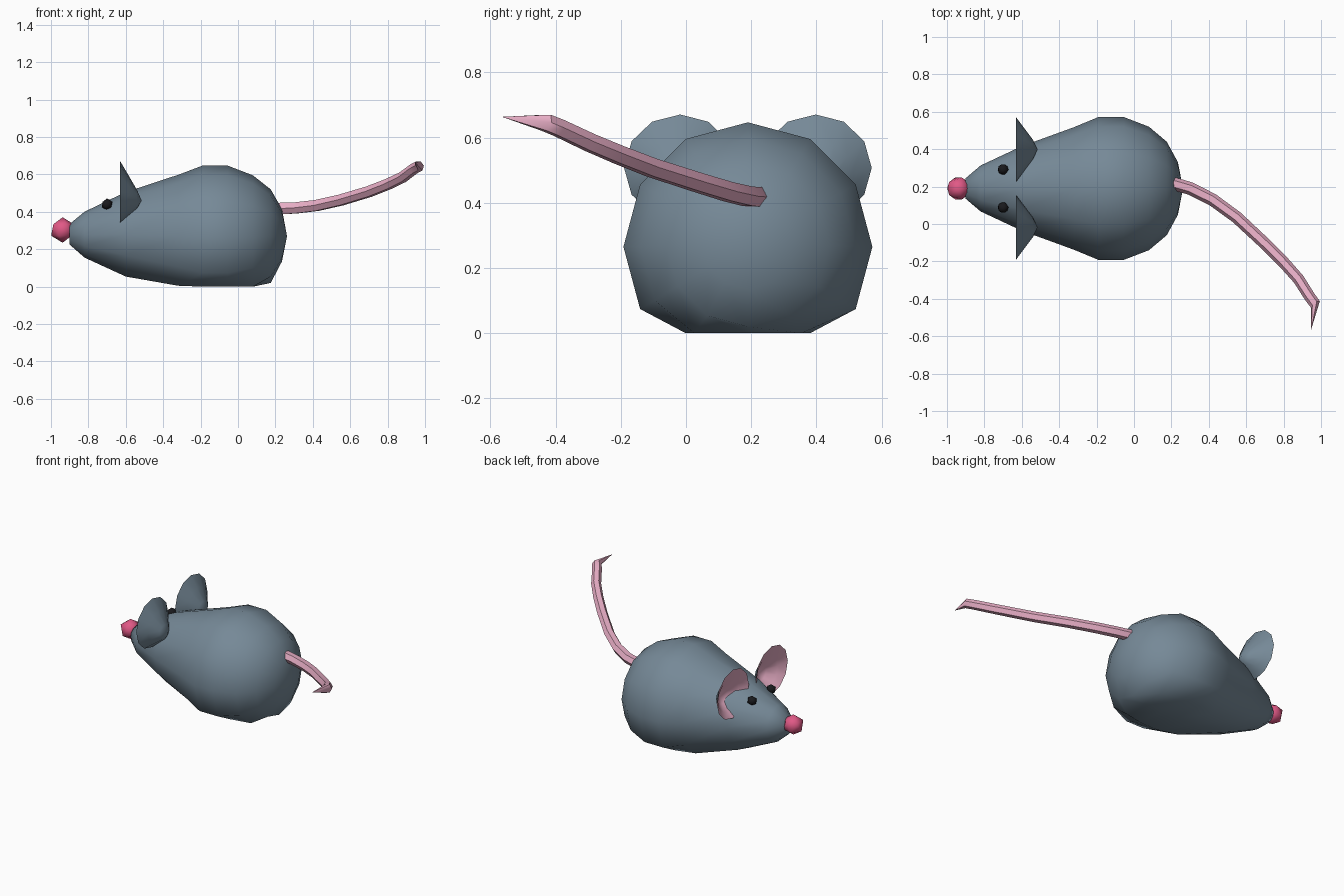
import bpy, bmesh
from math import sin, cos, pi, radians
from mathutils import Vector

if "Cube" in bpy.data.objects:
    bpy.data.objects.remove(bpy.data.objects["Cube"])


def material(name, r, g, b):
    m = bpy.data.materials.new(name)
    m.diffuse_color = (r, g, b, 1)
    m.use_nodes = True
    m.node_tree.nodes["Principled BSDF"].inputs["Base Color"].default_value = m.diffuse_color
    return m


FUR = material("fur", 0.18, 0.25, 0.31)
PINK = material("pale_pink", 0.80, 0.42, 0.56)
ROSE = material("rose", 0.75, 0.10, 0.24)
BLACK = material("black", 0.01, 0.01, 0.012)
MID = 0.19  # y of the body's mirror plane


def finish(bm, name, mats, angle=50, recalc=True):
    if recalc:
        bmesh.ops.recalc_face_normals(bm, faces=bm.faces)
    me = bpy.data.meshes.new(name)
    bm.to_mesh(me)
    bm.free()
    ob = bpy.data.objects.new(name, me)
    bpy.context.collection.objects.link(ob)
    for m in mats:
        me.materials.append(m)
    bpy.ops.object.select_all(action='DESELECT')
    ob.select_set(True)
    bpy.context.view_layer.objects.active = ob
    bpy.ops.object.shade_smooth_by_angle(angle=radians(angle))
    return ob


def loft(bm, rings, tip=None, cap_start=True, mat=0):
    """Bridge rings of points; close with an optional tip point."""
    loops = [[bm.verts.new(p) for p in r] for r in rings]
    n = len(loops[0])
    faces = []
    for a, b in zip(loops, loops[1:]):
        for i in range(n):
            j = (i + 1) % n
            faces.append(bm.faces.new((a[i], a[j], b[j], b[i])))
    if cap_start:
        faces.append(bm.faces.new(loops[0][::-1]))
    if tip is not None:
        t = bm.verts.new(tip)
        for i in range(n):
            faces.append(bm.faces.new((loops[-1][i], loops[-1][(i + 1) % n], t)))
    for f in faces:
        f.material_index = mat
    return loops


def ring_x(x, y, z, ry, rz, n=12, floor=-9):
    return [(x, y + ry * sin(2 * pi * i / n), max(floor, z + rz * cos(2 * pi * i / n)))
            for i in range(n)]


# Body: round sections along x, flattened where they meet the ground
stations = [(-0.90, 0.28, 0.055), (-0.82, 0.278, 0.123), (-0.60, 0.28, 0.226),
            (-0.32, 0.27, 0.328), (-0.19, 0.265, 0.382), (-0.055, 0.265, 0.382),
            (0.08, 0.265, 0.33), (0.175, 0.27, 0.25), (0.235, 0.275, 0.14)]
bm = bmesh.new()
loft(bm, [ring_x(x, MID, z, r, r, floor=0.0 if x > -0.3 else 0.005)
          for x, z, r in stations], tip=(0.262, MID, 0.27))
finish(bm, "body", [FUR], 60)


# Nose and eyes: faceted balls
def ball(name, centre, r, mat):
    m = bmesh.new()
    bmesh.ops.create_icosphere(m, subdivisions=1, radius=r)
    bmesh.ops.translate(m, verts=m.verts, vec=centre)
    finish(m, name, [mat], 50)


ball("nose", (-0.938, MID, 0.303), 0.068, ROSE)

# Ears: shallow cups, grey behind and pink inside
for side, label in ((-1, "right"), (1, "left")):
    ball(label + "_eye", (-0.70, MID + side * 0.102, 0.44), 0.032, BLACK)
    cy = MID + side * 0.208
    profile = [(-0.63, 1.0, 0.507), (-0.585, 0.65, 0.488), (-0.54, 0.30, 0.468)]
    bm = bmesh.new()
    for mat, dx, tip_x in ((0, 0.0, -0.515), (1, -0.012, -0.527)):
        rings = [ring_x(x + (dx if s < 1 else 0), cy, z, 0.172 * s, 0.164 * s)
                 for x, s, z in profile]
        loft(bm, rings, (tip_x, cy, 0.46), False, mat)
    bmesh.ops.remove_doubles(bm, verts=bm.verts, dist=0.001)
    finish(bm, label + "_ear", [FUR, PINK], 50)

# Tail: thin tube swept along a rising curve, ending in a point
path = [Vector(p) for p in ((0.21, 0.216, 0.418), (0.30, 0.19, 0.42), (0.42, 0.13, 0.434),
                            (0.55, 0.035, 0.463), (0.70, -0.105, 0.508),
                            (0.80, -0.205, 0.547), (0.88, -0.295, 0.585),
                            (0.94, -0.39, 0.63), (0.97, -0.43, 0.646))]
rings = []
for k, p in enumerate(path):
    d = (path[min(k + 1, len(path) - 1)] - path[max(k - 1, 0)]).normalized()
    u = d.cross(Vector((0, 0, 1))).normalized()
    v = u.cross(d)
    r = 0.035 - 0.0007 * k
    rings.append([p + r * (u * cos(i * pi / 3) + v * sin(i * pi / 3)) for i in range(6)])
bm = bmesh.new()
loft(bm, rings, tip=(0.947, -0.565, 0.664))
finish(bm, "tail", [PINK], 50)
